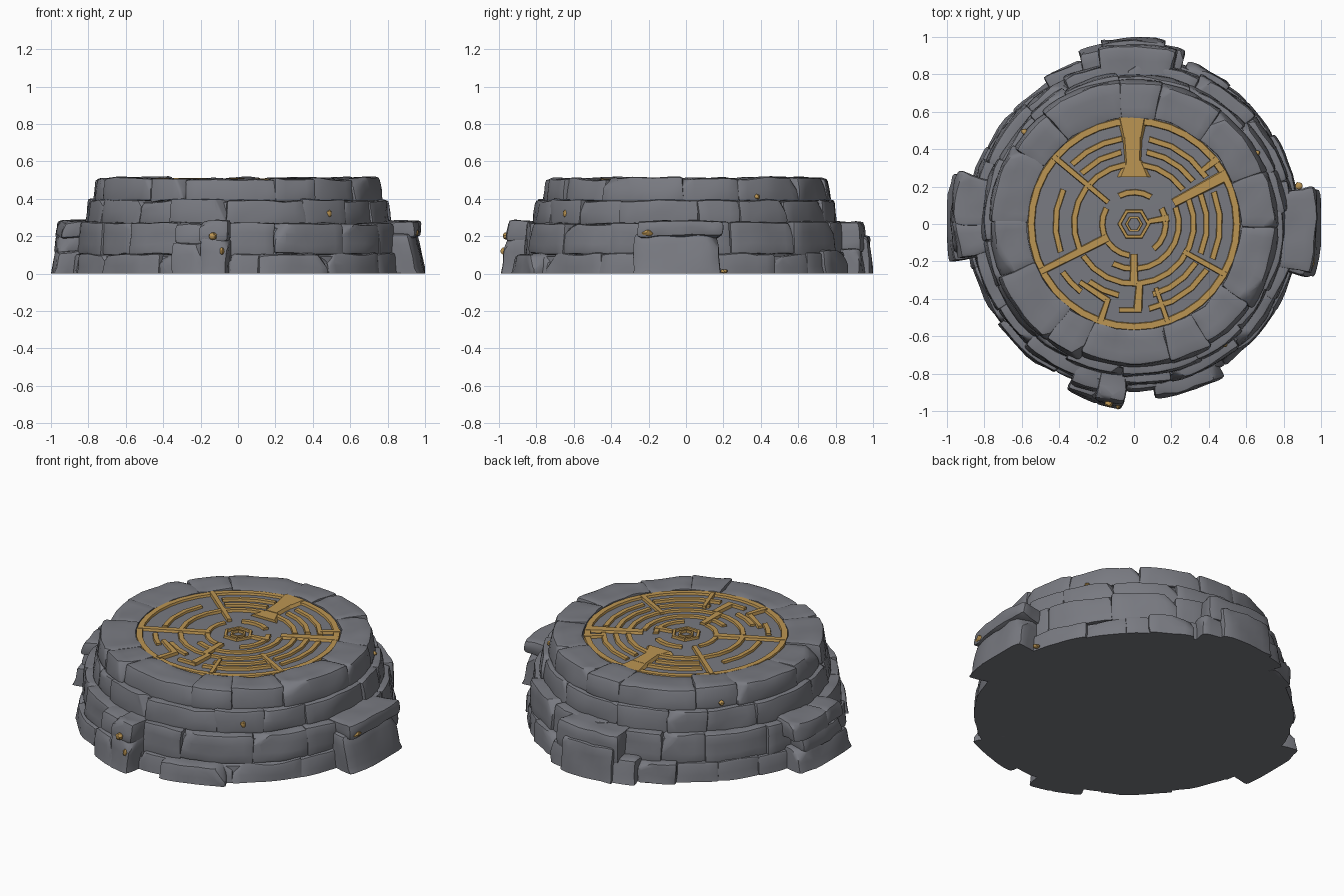
import bpy, bmesh, math, random
from mathutils import Vector, noise

random.seed(7)
cube = bpy.data.objects.get("Cube")
if cube:
    bpy.data.objects.remove(cube)


def material(name, color):
    m = bpy.data.materials.new(name)
    m.use_nodes = True
    m.diffuse_color = (*color, 1)
    m.node_tree.nodes["Principled BSDF"].inputs["Base Color"].default_value = (*color, 1)
    return m


GREY = material("grey stone", (0.19, 0.195, 0.22))
GOLD = material("dull gold", (0.50, 0.30, 0.085))


def polar(r, deg, z=0.0):
    a = math.radians(deg)
    return Vector((r * math.cos(a), r * math.sin(a), z))


def finish(bm, name, mat, angle=35):
    bmesh.ops.recalc_face_normals(bm, faces=bm.faces)
    mesh = bpy.data.meshes.new(name)
    bm.to_mesh(mesh)
    bm.free()
    mesh.materials.append(mat)
    ob = bpy.data.objects.new(name, mesh)
    bpy.context.collection.objects.link(ob)
    bpy.ops.object.select_all(action='DESELECT')
    ob.select_set(True)
    bpy.context.view_layer.objects.active = ob
    bpy.ops.object.shade_smooth_by_angle(angle=math.radians(angle))
    return ob


def everything(bm):
    return bm.verts[:] + bm.edges[:] + bm.faces[:]


def stone(target, a0, a1, r0, r1, z0, z1, lean=0.0, chip=0.5, rough=0.012, round_=0.018):
    """Add one chipped, rounded block curved round the centre; lean pulls its top inward."""
    length, depth, height = math.radians(a1 - a0) * r1, r1 - r0, z1 - z0
    size = Vector((length, depth, height))
    bm = bmesh.new()
    bmesh.ops.create_cube(bm, size=1)
    for v in bm.verts:
        v.co *= size
    # knock off an upper outer corner
    if random.random() < chip:
        side = random.choice((-1, 1))
        corner = Vector((side * length, depth, height)) / 2
        normal = Vector((side * random.uniform(0.2, 1), random.uniform(0.4, 1), random.uniform(0.3, 1))).normalized()
        bmesh.ops.bisect_plane(bm, geom=everything(bm), plane_co=corner - normal * random.uniform(0.02, 0.05),
                               plane_no=normal, clear_outer=True)
        bmesh.ops.holes_fill(bm, edges=bm.edges)
    bmesh.ops.bevel(bm, geom=bm.edges[:], offset=round_, segments=2, profile=0.6,
                    affect='EDGES', clamp_overlap=True)
    # slice the block so that it can bend and wear
    for axis in range(3):
        n = max(2, int(size[axis] / 0.055))
        normal = Vector([float(i == axis) for i in range(3)])
        for i in range(1, n):
            bmesh.ops.bisect_plane(bm, geom=everything(bm), plane_co=normal * size[axis] * (i / n - 0.5),
                                   plane_no=normal)
    seed = Vector((random.random(), random.random(), random.random())) * 50
    mid = (a0 + a1) / 2
    for v in bm.verts:
        x, y, z = v.co
        r = r0 + y + depth / 2 - lean * (z / height + 0.5)
        p = polar(r, mid + x / length * (a1 - a0), z + (z0 + z1) / 2)
        p += noise.noise_vector(p * 7 + seed) * rough + noise.noise_vector(p * 20 + seed) * rough * 0.35
        v.co = (max(-1, min(1, p.x)), max(-1, min(1, p.y)), max(0, p.z))
    temp = bpy.data.meshes.new("temp")
    bm.to_mesh(temp)
    bm.free()
    target.from_mesh(temp)
    bpy.data.meshes.remove(temp)


def course(name, count, r0, r1, z0, z1, lean, wobble):
    """A closed ring of unequal blocks."""
    bm = bmesh.new()
    start = random.uniform(0, 30)
    cuts = [start + (i + random.uniform(-0.27, 0.27)) * 360 / count for i in range(count)]
    for a, b in zip(cuts, cuts[1:] + [cuts[0] + 360]):
        stone(bm, a - 0.3, b + 0.3, r0, r1 + random.uniform(-wobble, wobble), z0,
              z1 + random.uniform(-0.006, 0.006), lean)
    finish(bm, name, GREY)


# solid core behind the blocks
bm = bmesh.new()
profile = [(0, 0), (0.875, 0), (0.865, 0.09), (0.84, 0.1), (0.83, 0.24), (0.78, 0.26),
           (0.77, 0.38), (0.73, 0.39), (0.71, 0.485), (0.6, 0.492), (0, 0.494)]
rings = [[bm.verts.new(polar(r, i * 5, z)) for i in range(72)] for r, z in profile[1:-1]]
for low, high in zip(rings, rings[1:]):
    for i in range(72):
        j = (i + 1) % 72
        bm.faces.new((low[i], low[j], high[j], high[i]))
bm.faces.new(rings[0])
bm.faces.new(rings[-1])
finish(bm, "core", GREY)

# stepped courses
course("base_course", 17, 0.7, 0.895, -0.03, 0.108, 0.015, 0.014)
course("second_course", 15, 0.68, 0.87, 0.10, 0.272, 0.012, 0.01)
course("third_course", 16, 0.64, 0.812, 0.262, 0.395, 0.014, 0.01)
course("top_course", 14, 0.585, 0.772, 0.385, 0.51, 0.02, 0.012)

# projecting piers: start and end angle, radii, heights, lean
piers = {
    "left_pier": [(-17, 11, 0.75, 1.01, -0.03, 0.22, 0.06), (-16, 12, 0.75, 0.985, 0.195, 0.283, 0.01)],
    "right_pier": [(164, 192, 0.75, 1.01, -0.03, 0.12, 0.03), (167, 190, 0.75, 0.98, 0.1, 0.21, 0.01),
                   (163, 180, 0.75, 0.985, 0.19, 0.288, 0.02), (179, 191, 0.75, 0.97, 0.19, 0.275, 0.02)],
    "back_pier": [(73, 108, 0.75, 0.975, -0.03, 0.13, 0.02), (80, 100, 0.75, 1.005, -0.03, 0.2, 0.03),
                  (76, 102, 0.75, 0.97, 0.11, 0.275, 0.02)],
    "front_pier": [(248, 259, 0.75, 0.975, -0.03, 0.17, 0.03), (248, 258, 0.75, 0.93, 0.15, 0.27, 0.02),
                   (258, 267, 0.75, 0.985, -0.03, 0.19, 0.02), (257.5, 267, 0.75, 0.965, 0.17, 0.285, 0.01)],
    "front_slab": [(277, 301, 0.75, 0.945, -0.03, 0.105, 0.01)],
    "back_ledge": [(108, 122, 0.75, 0.925, -0.03, 0.12, 0.01), (55, 72, 0.75, 0.915, -0.03, 0.12, 0.01)],
}
for name, blocks in piers.items():
    bm = bmesh.new()
    for block in blocks:
        stone(bm, *block, chip=0.6, rough=0.016, round_=0.025)
    finish(bm, name, GREY)


# raised maze inlay on the top
inlay = bmesh.new()
BASE = 0.488


def strip(points, top, closed=False):
    """Ridge with a flat crown and sloping sides from (left, right) point pairs."""
    sections = []
    for l, r in points:
        inset = (r - l) * 0.12
        sections.append([inlay.verts.new((p.x, p.y, z)) for p, z in
                         ((l, BASE), (l + inset, top), (r - inset, top), (r, BASE))])
    pairs = list(zip(sections, sections[1:]))
    if closed:
        pairs.append((sections[-1], sections[0]))
    else:
        inlay.faces.new(sections[0])
        inlay.faces.new(sections[-1])
    for s, t in pairs:
        for i in range(4):
            j = (i + 1) % 4
            inlay.faces.new((s[i], s[j], t[j], t[i]))


def arc(r, a0, a1, w, step=12):
    n = max(2, round((a1 - a0) / step))
    closed = a1 - a0 == 360
    angles = [a0 + (a1 - a0) * i / n for i in range(n if closed else n + 1)]
    strip([(polar(r - w / 2, a), polar(r + w / 2, a)) for a in angles],
          0.505 + random.uniform(-0.002, 0.002), closed)


def bar(p, q, w0, w1):
    side = (q - p).normalized().cross(Vector((0, 0, 1)))
    strip([(p - side * w0 / 2, p + side * w0 / 2), (q - side * w1 / 2, q + side * w1 / 2)],
          0.508 + random.uniform(-0.002, 0.002))


arc(0.55, 0, 360, 0.042, 10)
for r, spans in {
    0.46: ((33, 80), (98, 136), (-24, 22), (280, 328), (214, 232)),
    0.42: ((154, 201),),
    0.39: ((36, 80), (100, 136), (-24, 24), (285, 328), (232, 258)),
    0.32: ((35, 84), (98, 204), (212, 384)),
    0.24: ((-118, 22),),
    0.17: ((58, 118), (150, 262), (-52, 30)),
}.items():
    for a0, a1 in spans:
        arc(r, a0, a1, 0.034, 15)
arc(0.078, 0, 360, 0.022, 60)
arc(0.04, 0, 360, 0.016, 60)

# spokes: angle, inner radius, outer radius, widths
for a, r0, r1, w0, w1 in ((28, 0.24, 0.56, 0.05, 0.07), (-29, 0.3, 0.56, 0.03, 0.035),
                          (207, 0.16, 0.56, 0.05, 0.04), (140, 0.18, 0.56, 0.03, 0.035),
                          (270, 0.16, 0.33, 0.04, 0.05), (289, 0.36, 0.55, 0.025, 0.03),
                          (251, 0.42, 0.55, 0.03, 0.04), (38, 0.46, 0.57, 0.03, 0.045),
                          (90, 0.25, 0.34, 0.19, 0.09), (91, 0.33, 0.47, 0.09, 0.11),
                          (91, 0.45, 0.57, 0.11, 0.17), (10, 0.08, 0.19, 0.03, 0.04)):
    bar(polar(r0, a), polar(r1, a), w0, w1)
bar(Vector((0.03, -0.32, 0)), Vector((0.02, -0.46, 0)), 0.04, 0.05)
bar(Vector((-0.08, -0.46, 0)), Vector((0.04, -0.46, 0)), 0.03, 0.03)
bar(Vector((-0.29, -0.31, 0)), Vector((-0.14, -0.41, 0)), 0.03, 0.04)
finish(inlay, "maze_inlay", GOLD, 25)

# gold nuggets lodged in the masonry: angle, radius, height, half sizes along, out, up
nuggets = bmesh.new()
for a, r, z, *half in ((-12.5, 0.945, 0.218, 0.05, 0.045, 0.025), (-53, 0.8, 0.32, 0.018, 0.022, 0.022),
                       (262, 0.965, 0.2, 0.022, 0.025, 0.02), (265, 0.975, 0.12, 0.012, 0.02, 0.02),
                       (13, 0.905, 0.012, 0.02, 0.02, 0.011), (30, 0.755, 0.41, 0.015, 0.02, 0.015),
                       (140, 0.765, 0.42, 0.015, 0.02, 0.015)):
    out, along = polar(1, a), polar(1, a + 90)
    for v in bmesh.ops.create_icosphere(nuggets, subdivisions=2, radius=1)["verts"]:
        p = v.co + noise.noise_vector(v.co * 1.5 + out * 9) * 0.25
        v.co = polar(r, a, z) + along * p.x * half[0] + out * p.y * half[1] + Vector((0, 0, p.z * half[2]))
        v.co.z = max(0, v.co.z)
finish(nuggets, "gold_nuggets", GOLD)
